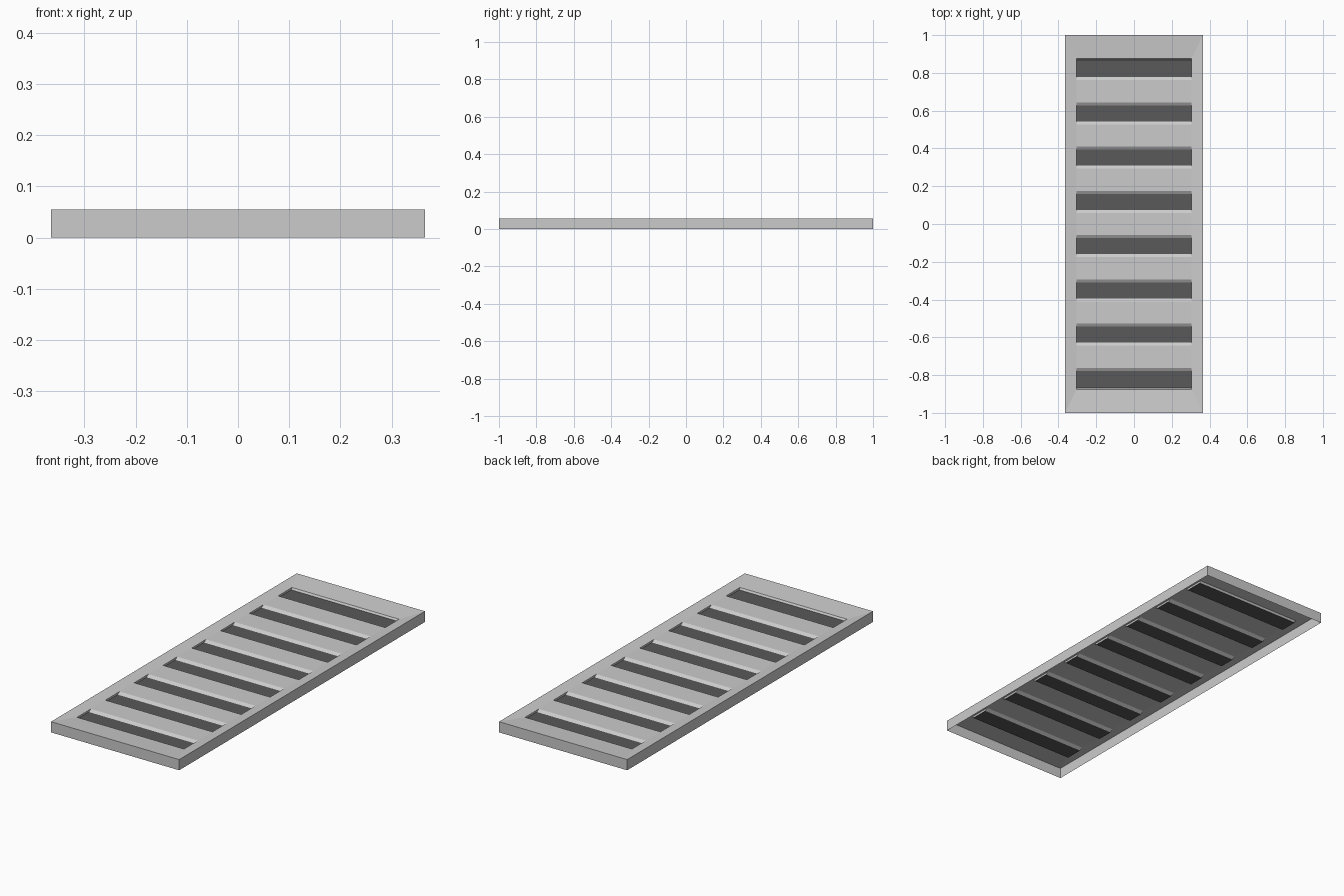
import bpy, bmesh

if "Cube" in bpy.data.objects:
    bpy.data.objects.remove(bpy.data.objects["Cube"])

W, L, H = 0.365, 1.0, 0.055       # half width, half length, height
SX, IY = 0.305, 0.875             # half slot length, half length of sunken panel
ZB, ZF = 0.046, 0.036             # bar top level, slot floor level
PITCH = 0.2343
CENTRES = [(i - 3.5) * PITCH for i in range(8)]
FLOOR = 0.042                     # half depth of a slot floor
CHAMFER = 0.016


def make_object(name, faces, material=None):
    bm = bmesh.new()
    for f in faces:
        bm.faces.new([bm.verts.new(p) for p in f])
    bmesh.ops.remove_doubles(bm, verts=bm.verts[:], dist=1e-5)
    me = bpy.data.meshes.new(name)
    bm.to_mesh(me)
    bm.free()
    ob = bpy.data.objects.new(name, me)
    bpy.context.collection.objects.link(ob)
    if material:
        me.materials.append(material)
    return ob


def ring(x, y, z):
    return [(-x, -y, z), (x, -y, z), (x, y, z), (-x, y, z)]


def bridge(a, b):
    return [(a[i], a[(i + 1) % 4], b[(i + 1) % 4], b[i]) for i in range(4)]


# Outer skirt (open underneath) and sloping rim
base, top, inner = ring(W, L, 0), ring(W, L, H), ring(SX, IY, ZB)
make_object("frame", bridge(base, top) + bridge(top, inner))

# Profile along the length: (y, z) bars with chamfered sides dipping to slot floors
profile = [(-IY, ZB)]
floors = []
for i, c in enumerate(CENTRES):
    a, b = c - FLOOR, c + FLOOR
    a_top = -IY if i == 0 else a - CHAMFER
    b_top = IY if i == 7 else b + CHAMFER
    if i == 0:
        a = -IY + 0.006
    if i == 7:
        b = IY - 0.006
    if i:
        profile.append((a_top, ZB))
    floors.append((len(profile), a, b))
    profile += [(a, ZF), (b, ZF), (b_top, ZB)]

floor_index = {f[0] for f in floors}
bars, pans, ends = [], [], []
for i, ((y0, z0), (y1, z1)) in enumerate(zip(profile, profile[1:])):
    quad = [(-SX, y0, z0), (SX, y0, z0), (SX, y1, z1), (-SX, y1, z1)]
    (pans if i in floor_index else bars).append(quad)

# Vertical ends of each slot
for i, a, b in floors:
    q = profile[i - 1:i + 3]
    ends.append([(-SX, y, z) for y, z in q])
    ends.append([(SX, y, z) for y, z in reversed(q)])

make_object("bars", bars)
make_object("slot_ends", ends)

# Dark slot floors
dark = bpy.data.materials.new("dark")
dark.diffuse_color = (0.1, 0.1, 0.1, 1)
dark.use_nodes = True
dark.node_tree.nodes["Principled BSDF"].inputs["Base Color"].default_value = dark.diffuse_color
make_object("slot_floors", pans, dark)
